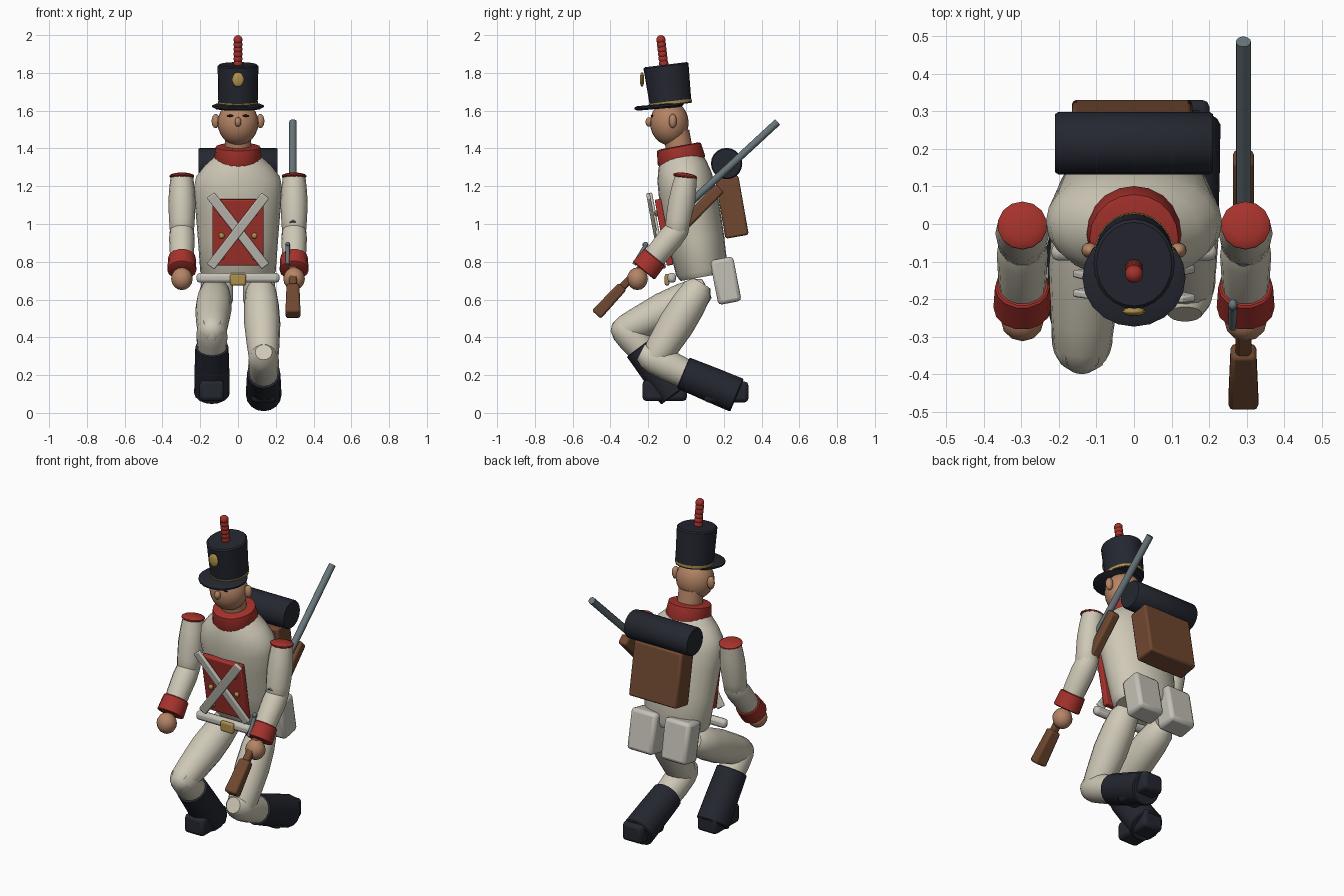
import bpy, bmesh, math
from mathutils import Vector, Matrix

if "Cube" in bpy.data.objects:
    bpy.data.objects.remove(bpy.data.objects["Cube"])


def material(name, *rgb):
    m = bpy.data.materials.new(name)
    m.use_nodes = True
    m.diffuse_color = (*rgb, 1)
    m.node_tree.nodes["Principled BSDF"].inputs["Base Color"].default_value = (*rgb, 1)
    return m


CREAM = material("cream cloth", .62, .58, .47)
CANVAS = material("pale leather", .55, .53, .47)
NAVY = material("dark navy", .018, .02, .03)
RED = material("red cloth", .38, .032, .025)
SKIN = material("skin", .46, .23, .13)
BROWN = material("brown leather and wood", .16, .065, .03)
GOLD = material("brass", .42, .28, .07)
STEEL = material("steel", .14, .18, .2)
BLACK = material("eye black", .01, .01, .01)
made = []


def finish(name, bm, mat, matrix=None):
    bmesh.ops.recalc_face_normals(bm, faces=bm.faces)
    me = bpy.data.meshes.new(name)
    bm.to_mesh(me)
    bm.free()
    me.materials.append(mat)
    ob = bpy.data.objects.new(name, me)
    ob.matrix_world = matrix or Matrix()
    bpy.context.collection.objects.link(ob)
    made.append(ob)
    return ob


def loft(name, rings, mat, matrix=None, seg=20):
    """Stack of ellipses (z, half width, half depth), capped at both ends."""
    bm = bmesh.new()
    loops = []
    for z, rx, ry in rings:
        loops.append([bm.verts.new((rx * math.cos(2 * math.pi * i / seg),
                                    ry * math.sin(2 * math.pi * i / seg), z))
                      for i in range(seg)])
    for lo, hi in zip(loops, loops[1:]):
        for i in range(seg):
            j = (i + 1) % seg
            bm.faces.new((lo[i], lo[j], hi[j], hi[i]))
    bm.faces.new(loops[0])
    bm.faces.new(loops[-1])
    return finish(name, bm, mat, matrix)


def limb(name, a, b, profile, mat, seg=14):
    """Round limb from a to b; profile is (fraction along, radius)."""
    a, b = Vector(a), Vector(b)
    d = b - a
    mx = Matrix.Translation(a) @ d.to_track_quat('Z', 'Y').to_matrix().to_4x4()
    return loft(name, [(t * d.length, r, r) for t, r in profile], mat, mx, seg)


def ball(name, loc, size, mat, matrix=None, seg=16):
    bm = bmesh.new()
    bmesh.ops.create_uvsphere(bm, u_segments=seg, v_segments=seg // 2 + 2, radius=1)
    bmesh.ops.scale(bm, vec=size, verts=bm.verts)
    return finish(name, bm, mat, (matrix or Matrix()) @ Matrix.Translation(loc))


def box(name, loc, size, mat, matrix=None, bevel=.01, roll=0, taper=1):
    bm = bmesh.new()
    bmesh.ops.create_cube(bm, size=1)
    bmesh.ops.scale(bm, vec=size, verts=bm.verts)
    for v in bm.verts:
        if v.co.z > 0:
            v.co.x *= taper
            v.co.y *= taper
    mx = (matrix or Matrix()) @ Matrix.Translation(loc) @ Matrix.Rotation(roll, 4, 'Y')
    ob = finish(name, bm, mat, mx)
    mod = ob.modifiers.new("bevel", 'BEVEL')
    mod.width = bevel
    mod.segments = 2
    return ob


def tilted(y, z, degrees):
    return Matrix.Translation((0, y, z)) @ Matrix.Rotation(math.radians(degrees), 4, 'X')


# Torso, leaning forward from the waist
body = tilted(.09, .72, 10.5)
loft("torso", [(0, .18, .12), (.03, .2, .138), (.2, .212, .15), (.36, .225, .155),
               (.47, .235, .152), (.54, .222, .145), (.6, .175, .13), (.65, .12, .11)],
     CREAM, body, 24)
loft("collar", [(.61, .12, .12), (.63, .128, .128), (.7, .118, .118), (.705, .1, .1)], RED, body)
loft("neck", [(.65, .07, .07), (.78, .07, .07)], SKIN, body)

# Chest panel with buttons and crossed straps
box("chest_panel", (0, -.16, .27), (.27, .035, .355), RED, body, .006)
for side in (-1, 1):
    for z in (.14, .255, .375):
        ball("button", (side * .087, -.182, z), (.016, .012, .016), GOLD, body, 10)
    box("cross_strap", (0, -.2 - side * .006, .285), (.05, .02, .48), CANVAS, body, .006, side * .65)

# Belt bar and buckle
box("belt", (0, -.075, .715), (.44, .045, .052), CANVAS, None, .018)
box("belt_buckle", (0, -.1, .705), (.085, .025, .062), GOLD, None, .01)

# Backpack, bedroll and hip pouches
box("backpack", (-.005, .243, 1.09), (.32, .125, .32), BROWN,
    Matrix.Translation((0, .243, 1.09)) @ Matrix.Rotation(math.radians(10), 4, 'X')
    @ Matrix.Translation((0, -.243, -1.09)), .012)
limb("bedroll", (-.21, .215, 1.32), (.21, .215, 1.32),
     [(0, .077), (.02, .083), (.98, .083), (1, .077)], NAVY, 20)
for side in (-1, 1):
    box("hip_pouch", (side * .112, 0, 0), (.17, .125, .24), CANVAS, tilted(.21, .7, 11), .02)

# Head
ball("head", (0, -.088, 1.535), (.108, .102, .118), SKIN, None, 20)
ball("nose", (0, -.195, 1.54), (.018, .02, .025), SKIN, None, 10)
for side in (-1, 1):
    ball("ear", (side * .118, -.07, 1.545), (.022, .021, .038), SKIN, None, 12)
    ball("eye", (side * .042, -.181, 1.573), (.017, .006, .006), BLACK, None, 8)

# Tall hat with peak, band, badge and beaded plume
hat = tilted(-.081, 1.633, 7)
loft("hat_crown", [(-.005, .104, .11), (.205, .108, .12), (.212, .1, .112)], NAVY, hat, 24)
loft("hat_band", [(.003, .106, .113), (.017, .107, .114)], GOLD, hat, 24)
loft("hat_peak", [(-.012, .12, .115), (-.003, .137, .13), (.006, .137, .13), (.012, .12, .115)],
     NAVY, tilted(-.143, 1.622, 5), 20)
ball("hat_badge", (0, -.233, 1.765), (.032, .012, .039), GOLD, None, 14)
for i in range(6):
    ball("plume_bead", (0, -.118 - .003 * i, 1.85 + .025 * i), (.025, .025, .025), RED, None, 10)

# Arms, both bent forward the same way
for side, label in ((-1, "right"), (1, "left")):
    x = side * .297
    shoulder, elbow = (x, 0, 1.25), (x, -.05, .965)
    wrist = (x, -.215, .765)
    limb(label + "_upper_arm", shoulder, elbow,
         [(0, .06), (.25, .068), (.5, .072), (.8, .068), (1, .064), (1.12, .045)], CREAM)
    limb(label + "_forearm", elbow, wrist,
         [(-.2, .045), (-.08, .062), (.2, .068), (.6, .064), (1, .055)], CREAM)
    limb(label + "_cuff", (x, -.165, .825), (x, -.225, .752),
         [(0, .068), (.05, .073), (.95, .077), (1, .068)], RED)
    ball(label + "_hand", (x, -.257, .71), (.057, .055, .06), SKIN, None, 12)
    ball(label + "_epaulette", (x, 0, 0), (.067, .065, .018), RED, tilted(-.004, 1.253, -8), 14)

# Legs: hip, knee and ankle per side, as in a long crouching stride
poses = (("right", -.138, (-.32, .44), (-.243, .35), (-.056, .1)),
         ("left", .136, (-.165, .285), (-.015, .212), (.27, .093)))
for label, x, knee, cuff, ankle in poses:
    knee, cuff, ankle = ((x, *p) for p in (knee, cuff, ankle))
    limb(label + "_thigh", (x * .9, .045, .625), knee,
         [(-.18, .055), (-.08, .08), (.15, .092), (.45, .096), (.8, .086), (1, .078),
          (1.12, .06), (1.18, .03)], CREAM, 16)
    limb(label + "_shin", knee, cuff,
         [(-.5, .045), (-.3, .068), (0, .08), (.5, .082), (1.2, .076)], CREAM, 16)
    limb(label + "_boot", cuff, ankle,
         [(0, .08), (.01, .088), (.5, .092), (.98, .094), (1, .088)], NAVY, 16)
    box(label + "_foot", (x, ankle[1] - .057, ankle[2] + .018), (.13, .235, .11), NAVY, None, .02)

# Musket carried in the left hand
gx = .291


def along(y1, z1, y2, z2):
    a, b = Vector((gx, y1, z1)), Vector((gx, y2, z2))
    turn = Matrix.Rotation(math.atan2(-(y2 - y1), z2 - z1), 4, 'X')
    return Matrix.Translation((a + b) / 2) @ turn, (b - a).length


mx, length = along(-.475, .52, -.335, .67)
box("musket_butt", (0, 0, 0), (.08, .065, length), BROWN, mx, .012, taper=.85)
mx, length = along(-.37, .635, -.02, .98)
box("musket_grip", (0, 0, 0), (.042, .042, length), BROWN, mx, .012)
mx, length = along(-.12, .885, .18, 1.19)
box("musket_forestock", (0, 0, 0), (.056, .06, length), BROWN, mx, .012)
limb("musket_barrel", (gx, -.1, 1.0), (gx, .485, 1.54), [(0, .02), (1, .02)], STEEL, 14)
limb("musket_lock", (.263, -.275, .785), (.263, -.215, .885), [(0, .011), (1, .011)], STEEL, 10)
ball("musket_hammer", (.263, -.215, .89), (.013, .016, .016), STEEL, None, 8)

# Smooth shading with crisp edges
bpy.ops.object.select_all(action='DESELECT')
for ob in made:
    ob.select_set(True)
bpy.context.view_layer.objects.active = made[0]
bpy.ops.object.shade_smooth_by_angle(angle=math.radians(40))
